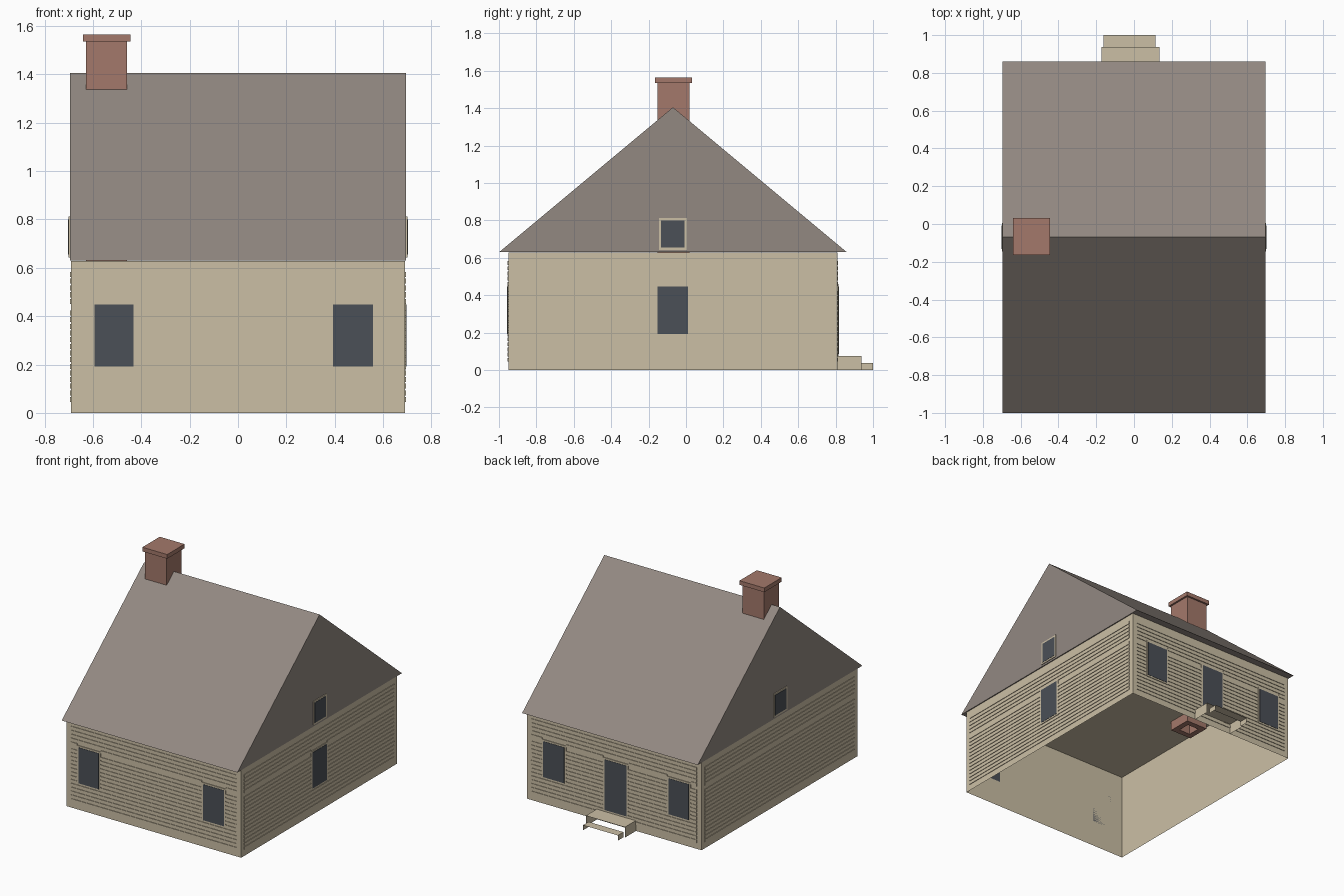
import bpy
import bmesh

if "Cube" in bpy.data.objects:
    bpy.data.objects.remove(bpy.data.objects["Cube"], do_unlink=True)


def material(name, rgb):
    m = bpy.data.materials.new(name)
    m.use_nodes = True
    m.diffuse_color = (*rgb, 1)
    m.node_tree.nodes["Principled BSDF"].inputs["Base Color"].default_value = (*rgb, 1)
    return m


CREAM = material("cream_boards", (0.60, 0.52, 0.375))
ROOF = material("grey_shingle", (0.29, 0.25, 0.222))
BRICK = material("red_brick", (0.37, 0.19, 0.145))
GLASS = material("dark_slate", (0.07, 0.08, 0.095))

# Main measures
HALF_X, FRONT_Y, BACK_Y, EAVE_Z = 0.69, -0.95, 0.81, 0.63
MID_Y = -0.07


def finish(bm, name, mat):
    mesh = bpy.data.meshes.new(name)
    bm.to_mesh(mesh)
    bm.free()
    mesh.materials.append(mat)
    ob = bpy.data.objects.new(name, mesh)
    bpy.context.collection.objects.link(ob)
    return ob


def add_box(bm, xs, ys, zs, skip=()):
    """Box from three ranges; skip lists directions (axis, sign) left open."""
    v = [bm.verts.new((x, y, z)) for x in xs for y in ys for z in zs]
    sides = {(0, -1): (0, 1, 3, 2), (0, 1): (4, 6, 7, 5), (1, -1): (0, 4, 5, 1),
             (1, 1): (2, 3, 7, 6), (2, -1): (0, 2, 6, 4), (2, 1): (1, 5, 7, 3)}
    for key, idx in sides.items():
        if key not in skip:
            bm.faces.new([v[i] for i in idx])


def box(name, mat, xs, ys, zs, skip=()):
    bm = bmesh.new()
    add_box(bm, xs, ys, zs, skip)
    return finish(bm, name, mat)


# Each wall: the axis it faces, the sign, and its plane
WALLS = {"front": (1, -1, FRONT_Y), "back": (1, 1, BACK_Y),
         "left": (0, 1, HALF_X), "right": (0, -1, -HALF_X)}


def add_plate(bm, wall, us, zs, depth):
    """Thin plate standing proud of a wall."""
    axis, sign, plane = WALLS[wall]
    out = sorted((plane, plane + sign * depth))
    add_box(bm, *((out, us) if axis == 0 else (us, out)), zs)


def opening(name, wall, us, zs, base=0.0):
    """Trim surround with a dark pane in it."""
    rim = 0.012
    inner_u = (us[0] + rim, us[1] - rim)
    inner_z = (zs[0] + rim, zs[1] - rim)
    for part, mat, u, z, d in (("trim", CREAM, us, zs, 0.005),
                               ("pane", GLASS, inner_u, inner_z, 0.007)):
        bm = bmesh.new()
        add_plate(bm, wall, u, z, base + d)
        finish(bm, f"{name}_{part}", mat)


# Shell of the house, open underneath
box("house_walls", CREAM, (-HALF_X, HALF_X), (FRONT_Y, BACK_Y), (0, EAVE_Z - 0.002),
    skip=[(2, -1)])

# Gabled roof
bm = bmesh.new()
profile = [(-1.0, EAVE_Z), (0.86, EAVE_Z), (MID_Y, 1.405)]
face = bm.faces.new([bm.verts.new((-0.695, y, z)) for y, z in profile])
ext = bmesh.ops.extrude_face_region(bm, geom=[face])
bmesh.ops.translate(bm, vec=(1.39, 0, 0),
                    verts=[g for g in ext["geom"] if isinstance(g, bmesh.types.BMVert)])
bmesh.ops.recalc_face_normals(bm, faces=bm.faces)
finish(bm, "roof", ROOF)

# Windows and door
WIN_Z = (0.18, 0.46)
LEFT_U, RIGHT_U = (0.38, 0.57), (-0.605, -0.42)
HOLES = {
    "front": [(LEFT_U, WIN_Z), (RIGHT_U, WIN_Z)],
    "back": [(LEFT_U, WIN_Z), (RIGHT_U, WIN_Z), ((-0.112, 0.085), (0.075, 0.46))],
    "left": [((-0.165, 0.022), WIN_Z)],
    "right": [],
}
for wall, holes in HOLES.items():
    for i, (us, zs) in enumerate(holes):
        kind = "door" if i == 2 else f"window_{i + 1}"
        opening(f"{wall}_{kind}", wall, us, zs)
for wall in ("left", "right"):
    opening(f"{wall}_attic_window", wall, (-0.145, 0.005), (0.643, 0.812), base=0.005)

# Clapboard siding, broken around the openings
GROOVE = 0.007
ROWS = []
for low, high, count in ((0.045, 0.43, 14), (0.45, 0.59, 5)):
    pitch = (high - low) / count
    ROWS += [(low + i * pitch, low + (i + 1) * pitch - GROOVE) for i in range(count)]

for wall, holes in HOLES.items():
    start, end = (-0.655, 0.655) if wall in ("front", "back") else (-0.915, 0.775)
    bm = bmesh.new()
    for zs in ROWS:
        u = start
        for hu, hz in sorted(holes):
            if zs[0] < hz[1] and zs[1] > hz[0]:
                add_plate(bm, wall, (u, hu[0]), zs, 0.004)
                u = hu[1]
        add_plate(bm, wall, (u, end), zs, 0.004)
    finish(bm, f"{wall}_siding", CREAM)

# Hollow chimney flue reaching below the ceiling, with a cap
cx, cy, outer, inner = -0.543, -0.067, 0.085, 0.045
bm = bmesh.new()
z0, z1 = 0.56, 1.535
for sign in (-1, 1):
    add_box(bm, (cx - outer, cx + outer),
            sorted((cy + sign * inner, cy + sign * outer)), (z0, z1))
    add_box(bm, sorted((cx + sign * inner, cx + sign * outer)),
            (cy - inner, cy + inner), (z0, z1), skip=[(1, -1), (1, 1)])
finish(bm, "chimney", BRICK)
box("chimney_cap", BRICK, (cx - 0.098, cx + 0.098), (cy - 0.098, cy + 0.098), (1.535, 1.565))

# Back steps: treads on side panels, with open risers
open_sides = [(2, -1), (1, 1), (1, -1)]
box("upper_step", CREAM, (-0.172, 0.136), (BACK_Y, 0.937), (0, 0.075), skip=open_sides)
box("lower_step", CREAM, (-0.161, 0.115), (0.937, 1.0), (0, 0.037), skip=open_sides)
